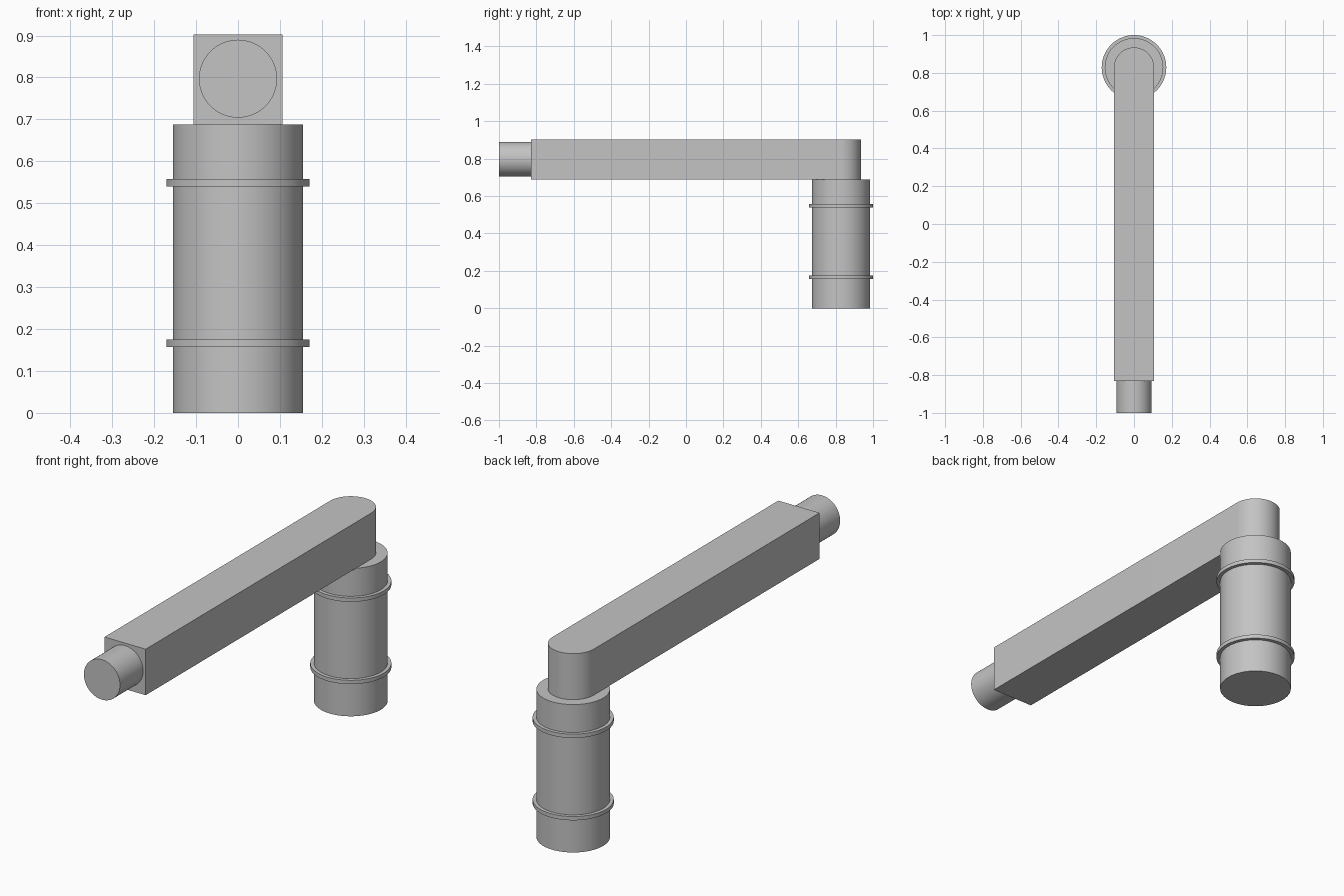
import bpy, bmesh, math
from mathutils import Matrix, Vector

if "Cube" in bpy.data.objects:
    bpy.data.objects.remove(bpy.data.objects["Cube"], do_unlink=True)

grey = bpy.data.materials.new("plain grey")
grey.use_nodes = True
colour = (0.55, 0.55, 0.55, 1)
grey.diffuse_color = colour
grey.node_tree.nodes["Principled BSDF"].inputs["Base Color"].default_value = colour

POST_Y = 0.829
ARM_HALF = 0.106
ARM_BOTTOM, ARM_TOP = 0.688, 0.902


def finish(name, bm):
    """Turn a bmesh into a smooth-shaded grey object with sharp edges."""
    bmesh.ops.recalc_face_normals(bm, faces=bm.faces)
    mesh = bpy.data.meshes.new(name)
    bm.to_mesh(mesh)
    bm.free()
    mesh.materials.append(grey)
    obj = bpy.data.objects.new(name, mesh)
    bpy.context.collection.objects.link(obj)
    bpy.ops.object.select_all(action="DESELECT")
    obj.select_set(True)
    bpy.context.view_layer.objects.active = obj
    bpy.ops.object.shade_smooth_by_angle(angle=math.radians(30))


def cylinder(name, radius, start, end):
    """Capped cylinder between two points."""
    a, b = Vector(start), Vector(end)
    turn = (b - a).to_track_quat("Z", "Y").to_matrix().to_4x4()
    bm = bmesh.new()
    bmesh.ops.create_cone(bm, cap_ends=True, segments=64, radius1=radius,
                          radius2=radius, depth=(b - a).length,
                          matrix=Matrix.Translation((a + b) / 2) @ turn)
    finish(name, bm)


# Upright post and its two raised bands
cylinder("post", 0.155, (0, POST_Y, 0), (0, POST_Y, ARM_BOTTOM))
for name, z in (("lower_band", 0.157), ("upper_band", 0.54)):
    cylinder(name, 0.171, (0, POST_Y, z), (0, POST_Y, z + 0.018))

# Square arm with a half-round rear end
bm = bmesh.new()
outline = [(-ARM_HALF, -0.83), (ARM_HALF, -0.83)]
for i in range(33):
    t = math.pi * i / 32
    outline.append((ARM_HALF * math.cos(t), POST_Y + ARM_HALF * math.sin(t)))
base = bm.faces.new([bm.verts.new((x, y, ARM_BOTTOM)) for x, y in outline])
top = bmesh.ops.extrude_face_region(bm, geom=[base], use_keep_orig=True)
bmesh.ops.translate(bm, vec=(0, 0, ARM_TOP - ARM_BOTTOM),
                    verts=[v for v in top["geom"] if isinstance(v, bmesh.types.BMVert)])
finish("arm", bm)

# Round nozzle at the front
cylinder("nozzle", 0.093, (0, -0.83, 0.797), (0, -1, 0.797))
